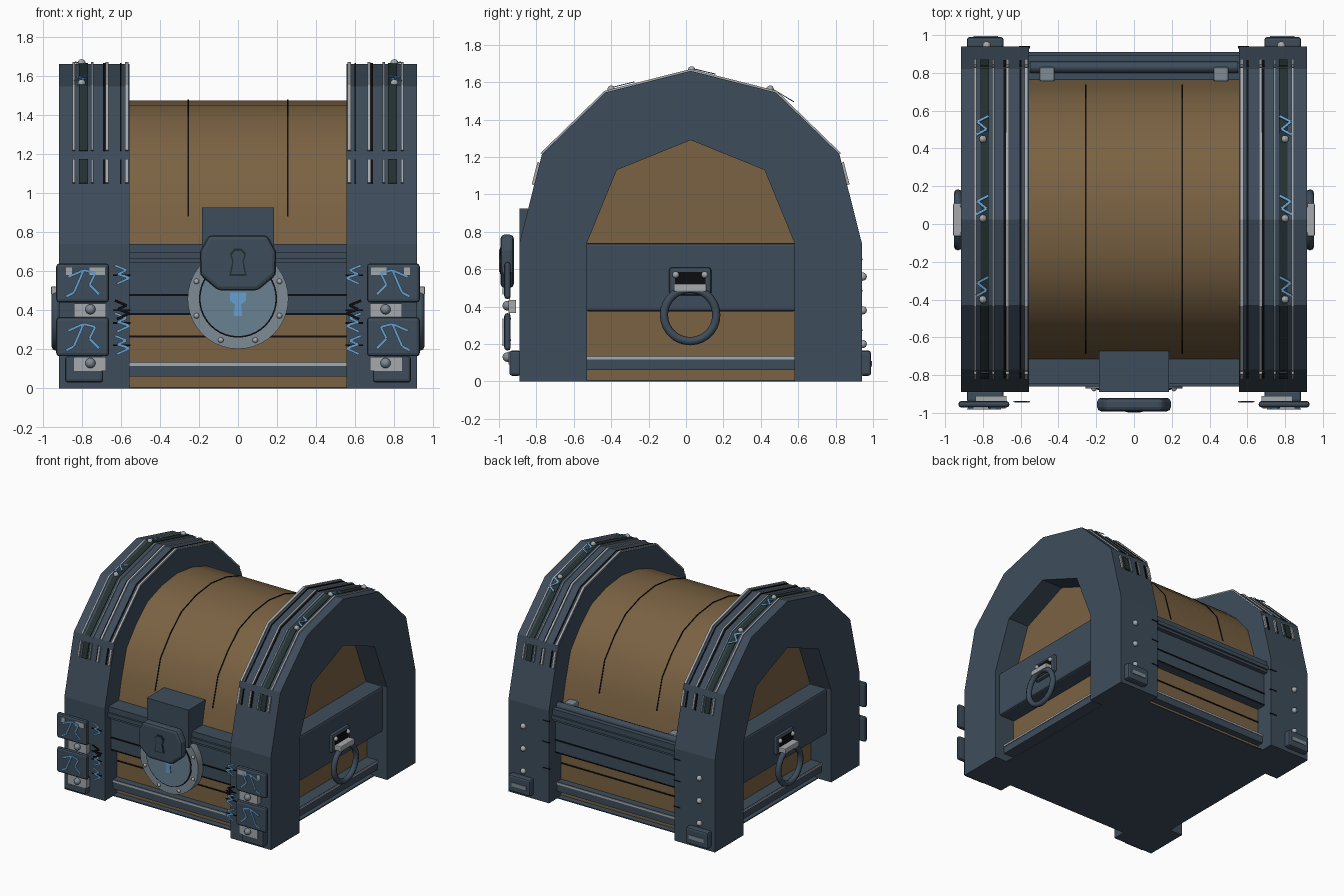
import bpy, bmesh, math
from mathutils import Vector

cube = bpy.data.objects.get("Cube")
if cube:
    bpy.data.objects.remove(cube)


def material(name, r, g, b):
    m = bpy.data.materials.new(name)
    m.use_nodes = True
    m.diffuse_color = (r, g, b, 1)
    m.node_tree.nodes["Principled BSDF"].inputs["Base Color"].default_value = (r, g, b, 1)
    return m


STEEL = material("blue steel", .048, .073, .103)
WOOD = material("brown wood", .197, .123, .056)
LIGHT = material("pale metal", .38, .4, .42)
BLACK = material("black", .004, .004, .005)
GROOVE = material("dark groove", .018, .03, .03)
DISC = material("dull blue", .14, .22, .29)
BLUE = material("bright blue", .13, .35, .62)
RIM = material("grey blue", .21, .26, .3)


def finish(name, bm, mat, bevel=0, smooth=None):
    bmesh.ops.recalc_face_normals(bm, faces=bm.faces)
    me = bpy.data.meshes.new(name)
    bm.to_mesh(me)
    bm.free()
    me.materials.append(mat)
    ob = bpy.data.objects.new(name, me)
    bpy.context.collection.objects.link(ob)
    if bevel:
        mod = ob.modifiers.new("bevel", "BEVEL")
        mod.width = bevel
        mod.segments = 2
    if smooth:
        bpy.ops.object.select_all(action='DESELECT')
        ob.select_set(True)
        bpy.context.view_layer.objects.active = ob
        bpy.ops.object.shade_smooth_by_angle(angle=smooth)
    return ob


def extrude(bm, points, step):
    face = bm.faces.new([bm.verts.new(p) for p in points])
    new = bmesh.ops.extrude_face_region(bm, geom=[face])["geom"]
    bmesh.ops.translate(bm, vec=step, verts=[v for v in new if isinstance(v, bmesh.types.BMVert)])


def prism(name, pts, a, b, mat, axis="x", **kw):
    """Extrude a profile (y,z along x, or x,z along y)."""
    bm = bmesh.new()
    if axis == "x":
        extrude(bm, [(a, p, q) for p, q in pts], Vector((b - a, 0, 0)))
    else:
        extrude(bm, [(p, a, q) for p, q in pts], Vector((0, b - a, 0)))
    return finish(name, bm, mat, **kw)


def box(name, x, y, z, mat, bevel=0):
    return prism(name, [(y[0], z[0]), (y[1], z[0]), (y[1], z[1]), (y[0], z[1])],
                 x[0], x[1], mat, bevel=bevel)


def disc(name, r, z, a, b, mat):
    pts = [(r * math.cos(i * math.tau / 40), z + r * math.sin(i * math.tau / 40)) for i in range(40)]
    return prism(name, pts, a, b, mat, axis="y", smooth=.6)


def bolt(name, loc, r, mat=LIGHT):
    bm = bmesh.new()
    bmesh.ops.create_uvsphere(bm, u_segments=12, v_segments=8, radius=r)
    bmesh.ops.translate(bm, vec=loc, verts=bm.verts)
    return finish(name, bm, mat, smooth=1)


def ribbon(name, pts, width, normal, mat):
    """Thin flat plate that follows a jagged line."""
    bm = bmesh.new()
    n = Vector(normal).normalized()
    pts = [Vector(p) for p in pts]
    for p, q in zip(pts, pts[1:]):
        w = (q - p).cross(n).normalized() * width / 2
        extrude(bm, [p - w, q - w, q + w, p + w], n * .005)
    return finish(name, bm, mat)


def tube(name, pts, r, mat, closed=False):
    cu = bpy.data.curves.new(name, "CURVE")
    cu.dimensions = "3D"
    cu.bevel_depth = r
    cu.bevel_resolution = 2
    sp = cu.splines.new("POLY")
    sp.points.add(len(pts) - 1)
    for p, co in zip(sp.points, pts):
        p.co = (*co, 1)
    sp.use_cyclic_u = closed
    cu.materials.append(mat)
    bpy.context.collection.objects.link(bpy.data.objects.new(name, cu))


MID = .025


def mirrored(half):
    """Complete a front half profile (ending at the crown) to the back."""
    return half + [(2 * MID - y, z) for y, z in reversed(half[:-1])]


def strip(name, path, x0, x1, h, mat):
    c = Vector((MID, .74))
    out = [Vector(p) + h * (Vector(p) - c).normalized() for p in path]
    inner = [Vector(p) - .01 * (Vector(p) - c).normalized() for p in path]
    return prism(name, out + inner[::-1], x0, x1, mat)


# Wooden barrel lid and lower box
barrel = mirrored([(-.715, .735), (-.685, .88), (-.615, 1.12), (-.49, 1.27), (-.35, 1.39), (-.17, 1.45), (MID, 1.474)])
prism("barrel_lid", barrel, -.73, .73, WOOD, smooth=.8)
box("lower_box", (-.735, .735), (-.735, .785), (.006, .7), WOOD)
box("base_plate", (-.8, .8), (-.785, .835), (0, .008), STEEL)
for x in (-.255, .255):
    strip("lid_seam", barrel[1:-1], x - .004, x + .004, .004, BLACK)

# Bands on the front and back
for name, f in (("front", lambda y: y), ("back", lambda y: 2 * MID - y)):
    rows = (("panel", -.81, .375, .66, STEEL), ("ledge", -.845, .645, .74, STEEL),
            ("rod", -.86, .665, .695, STEEL), ("groove", -.815, .474, .484, BLACK),
            ("band_line", -.813, .378, .386, BLACK), ("wood_line", -.74, .26, .27, BLACK),
            ("rail", -.79, .06, .135, STEEL), ("rail_light", -.794, .116, .132, LIGHT))
    for part, y, lo, hi, mat in rows:
        box(f"{name}_{part}", (-.56, .56), sorted((f(y), f(-.7))), (lo, hi), mat)
tube("hinge_rod", [(-.55, .83, .745), (.55, .83, .745)], .03, STEEL)

for s in (-1, 1):
    side = "left" if s > 0 else "right"

    # End arch, split at the lid line
    outer = mirrored([(-.89, .74), (-.77, 1.215), (-.43, 1.545), (MID, 1.66)])
    inner = mirrored([(-.53, .74), (-.37, 1.13), (MID, 1.29)])
    prism(f"{side}_lid_arch", outer + inner[::-1], s * .556, s * .915, STEEL)
    for a, b in ((-.89, -.53), (.58, .94)):
        box(f"{side}_post", (s * .556, s * .915), (a, b), (0, .74), STEEL)

    # Side band, rail and carry ring
    box(f"{side}_side_band", (s * .7, s * .875), (-.54, .59), (.375, .74), STEEL, .015)
    box(f"{side}_side_rail", (s * .7, s * .83), (-.53, .58), (.06, .135), STEEL)
    box(f"{side}_rail_light", (s * .7, s * .836), (-.53, .58), (.116, .132), LIGHT)
    box(f"{side}_ring_plate", (s * .86, s * .9), (-.09, .135), (.46, .61), STEEL, .015)
    box(f"{side}_ring_recess", (s * .89, s * .905), (-.06, .105), (.48, .585), BLACK)
    box(f"{side}_ring_clasp", (s * .89, s * .957), (-.065, .11), (.48, .522), LIGHT, .006)
    for y in (-.055, .1):
        bolt(f"{side}_ring_bolt", (s * .905, y, .57), .018)
    ring = [(s * .932, .022 + .14 * math.cos(i * math.tau / 28), .355 + .14 * math.sin(i * math.tau / 28))
            for i in range(28)]
    tube(f"{side}_carry_ring", ring, .022, STEEL, True)

    # Trim strips running over the arch, with short separate ends
    end = [(-.815, 1.05), (-.785, 1.17)]
    paths = (outer[1:-1], end, [(2 * MID - y, z) for y, z in end])
    for x, w, h, mat in ((.57, .009, .01, LIGHT), (.6, .005, .004, BLACK), (.67, .007, .01, LIGHT),
                         (.684, .006, .004, BLACK), (.745, .006, .01, RIM), (.79, .023, .006, GROOVE),
                         (.84, .007, .01, LIGHT)):
        for path in paths:
            strip(f"{side}_arch_trim", path, s * (x - w), s * (x + w), h, mat)
    for y, z, slope in ((.45, 1.562, -.6), (.03, 1.665, -.24), (-.4, 1.562, .25)):
        bolt(f"{side}_arch_bolt", (s * .8, y, z), .02)
        zig = ((.77, .12), (.83, .09), (.78, .05), (.835, .02))
        ribbon(f"{side}_arch_scratch", [(s * x, y + d, z + slope * d + .006) for x, d in zig],
               .014, (0, -slope, 1), BLUE)

    # Front corner plates with scratches and bolted tabs
    for z in (.165, .44):
        box(f"{side}_corner_plate", (s * .66, s * .93), (-.972, -.937), (z, z + .2), STEEL, .016)
        for zig in (((.87, .13), (.79, .165), (.73, .15), (.76, .09), (.71, .04)),
                    ((.79, .165), (.84, .05), (.88, .03))):
            ribbon(f"{side}_plate_scratch", [(s * x, -.976, z + h) for x, h in zig], .014, (0, -1, 0), BLUE)
        box(f"{side}_tab", (s * .675, s * .84), (-.95, -.91), (z - .075, z - .005), LIGHT)
        bolt(f"{side}_tab_bolt", (s * .755, -.955, z - .035), .026, RIM)
    for a, b in ((.68, .76), (.85, .88)):
        box(f"{side}_plate_shine", (s * a, s * b), (-.976, -.96), (.58, .618), LIGHT)
    for y in ((-.945, -.88), (.93, .99)):
        box(f"{side}_foot_block", (s * .69, s * .885), y, (.03, .165), STEEL, .015)
    box(f"{side}_foot_tab", (s * .72, s * .85), (.98, .995), (.08, .11), RIM)
    for z in (.56, .38, .2):
        bolt(f"{side}_back_bolt", (s * .78, .945, z), .022)

    # Jagged marks beside the front posts
    for z, mat in ((.58, BLUE), (.4, BLACK), (.335, BLUE), (.22, BLUE)):
        zig = ((.63, .05), (.57, .025), (.615, .005), (.555, -.015), (.62, -.045))
        ribbon(f"{side}_jagged_mark", [(s * x, -.94, z + h) for x, h in zig], .013, (0, -1, 0), mat)
        ribbon(f"{side}_mark_line", [(s * .55, -.936, z), (s * .64, -.936, z)], .008, (0, -1, 0), BLACK)
    for z in (.65, .48, .27):
        box(f"{side}_back_tick", (s * .55, s * .61), (.93, .943), (z, z + .008), BLACK)
    box(f"{side}_hinge_block", (s * .42, s * .5), (.755, .83), (.735, .785), RIM, .01)

# Lock disc with bolts and keyhole
disc("lock_rim", .258, .46, -.8, -.872, RIM)
disc("lock_ring", .2, .46, -.86, -.875, BLACK)
disc("lock_face", .192, .46, -.86, -.879, DISC)
for i in range(8):
    a = (i + .5) * math.tau / 8
    bolt("lock_bolt", (.23 * math.cos(a), -.872, .46 + .23 * math.sin(a)), .014)
prism("keyhole", [(-.022, .37), (.022, .37), (.016, .43), (.042, .45), (.042, .49), (-.042, .49),
      (-.042, .45), (-.016, .43)], -.87, -.884, BLUE, axis="y")

# Hasp block and faceted latch
box("hasp_block", (-.185, .185), (-.89, -.67), (.62, .925), STEEL)
latch = [(-.1, .5), (.1, .5), (.195, .58), (.195, .7), (.15, .785), (-.15, .785), (-.195, .7), (-.195, .58)]
prism("latch", latch, -.992, -.92, STEEL, axis="y", bevel=.022)
slot = [(-.045, .575), (.045, .575), (.03, .65), (.042, .69), (.02, .715), (-.02, .715), (-.042, .69), (-.03, .65)]
prism("latch_slot_edge", slot, -.98, -.995, GROOVE, axis="y")
prism("latch_slot", [(x * .75, .645 + (z - .645) * .85) for x, z in slot], -.98, -.999, STEEL, axis="y")
